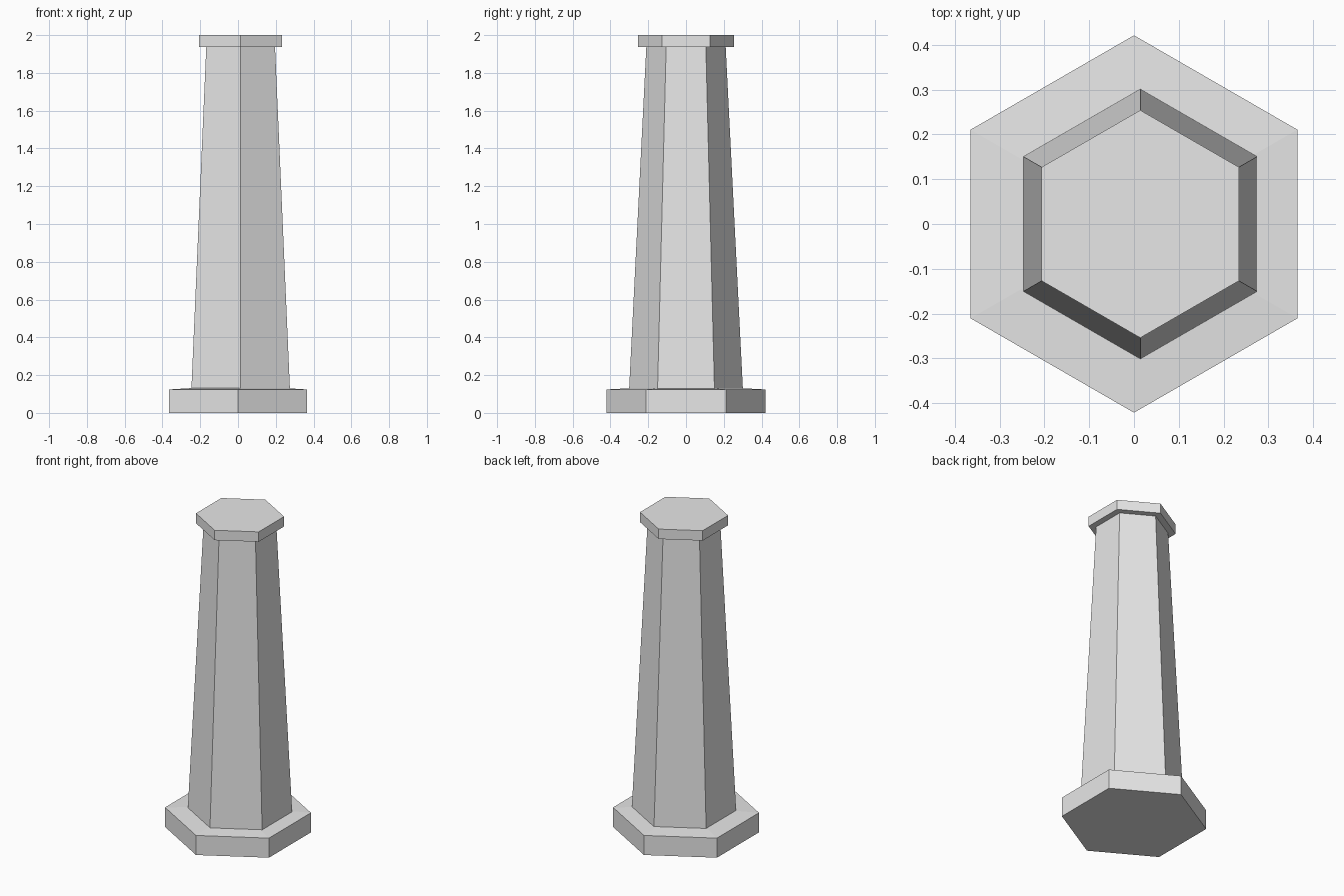
import bpy
import bmesh
from math import cos, sin, radians

if "Cube" in bpy.data.objects:
    bpy.data.objects.remove(bpy.data.objects["Cube"], do_unlink=True)

SIDES = 6
OFFSET = 0.014  # shaft and cap sit slightly off the plinth centre

stone = bpy.data.materials.new("light grey stone")
stone.use_nodes = True
stone.diffuse_color = (0.8, 0.8, 0.8, 1)
stone.node_tree.nodes["Principled BSDF"].inputs["Base Color"].default_value = (0.8, 0.8, 0.8, 1)


def hex_loft(name, profile, x=0.0):
    """Closed six-sided solid through (radius, height) rings, points on the y axis."""
    bm = bmesh.new()
    rings = []
    for radius, z in profile:
        angles = [radians(90 + 360 * i / SIDES) for i in range(SIDES)]
        rings.append([bm.verts.new((radius * cos(a), radius * sin(a), z)) for a in angles])
    for low, high in zip(rings, rings[1:]):
        for i in range(SIDES):
            j = (i + 1) % SIDES
            bm.faces.new((low[i], low[j], high[j], high[i]))
    bm.faces.new(rings[0][::-1])
    bm.faces.new(rings[-1])
    bmesh.ops.recalc_face_normals(bm, faces=bm.faces)
    mesh = bpy.data.meshes.new(name)
    bm.to_mesh(mesh)
    bm.free()
    mesh.materials.append(stone)
    obj = bpy.data.objects.new(name, mesh)
    obj.location.x = x
    bpy.context.collection.objects.link(obj)
    return obj


# Plinth with a very slightly raised top
hex_loft("plinth", [(0.421, 0), (0.421, 0.124), (0.29, 0.131)])
# Tapered column
hex_loft("shaft", [(0.301, 0.128), (0.21, 1.94)], OFFSET)
# Flat cap
hex_loft("cap", [(0.254, 1.937), (0.254, 2.0)], OFFSET)
